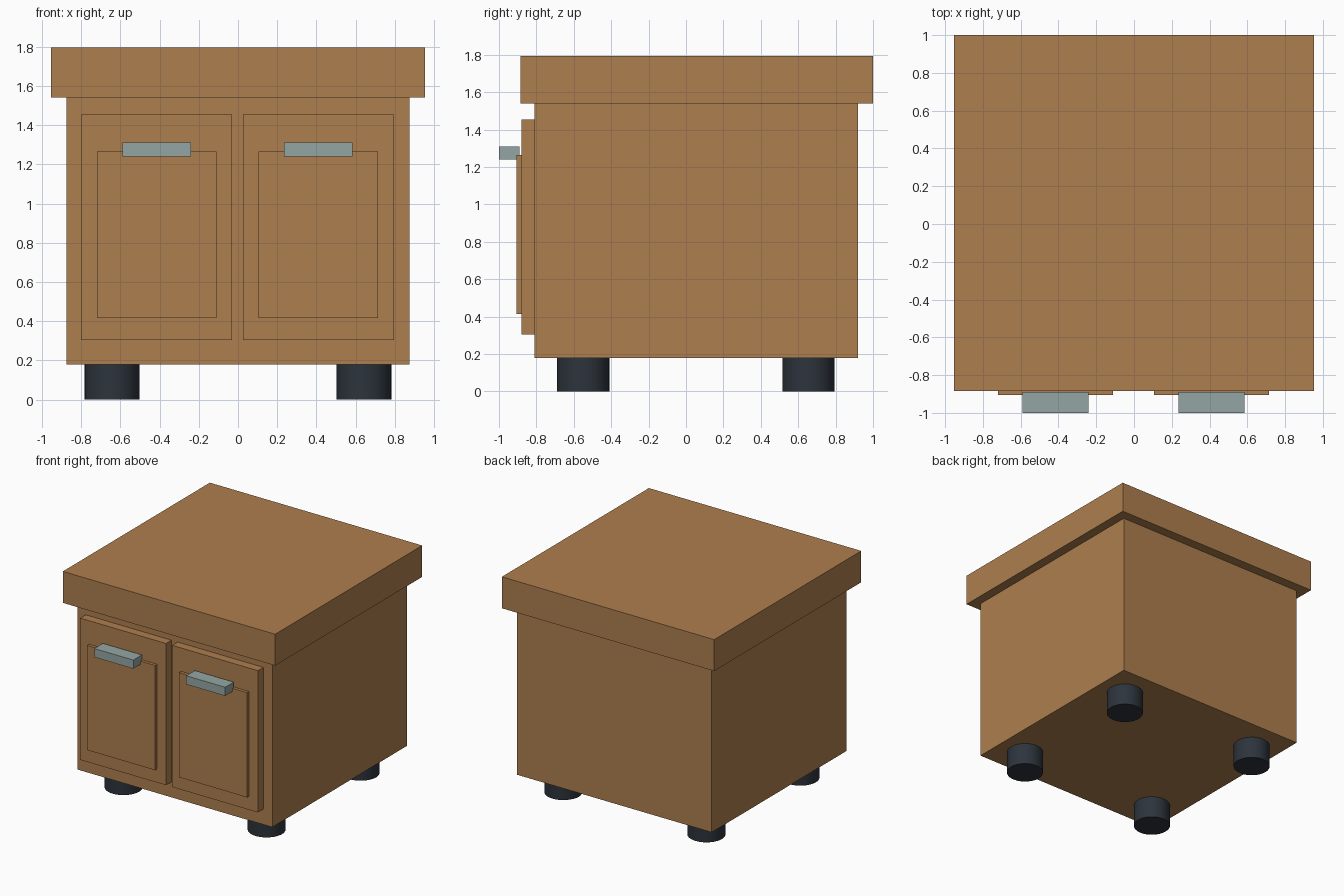
import bpy
import math

cube = bpy.data.objects.get("Cube")
if cube:
    bpy.data.objects.remove(cube, do_unlink=True)


def material(name, colour, roughness=0.6):
    mat = bpy.data.materials.new(name)
    mat.use_nodes = True
    mat.diffuse_color = (*colour, 1)
    bsdf = mat.node_tree.nodes["Principled BSDF"]
    bsdf.inputs["Base Color"].default_value = (*colour, 1)
    bsdf.inputs["Roughness"].default_value = roughness
    return mat


wood = material("warm wood", (0.423, 0.209, 0.076))
metal = material("pale grey metal", (0.296, 0.381, 0.371))
rubber = material("dark rubber", (0.026, 0.034, 0.045))


def box(name, x, y, z, mat):
    """Axis-aligned box from (low, high) ranges."""
    ranges = (x, y, z)
    bpy.ops.mesh.primitive_cube_add(size=1, location=[(a + b) / 2 for a, b in ranges])
    obj = bpy.context.object
    obj.name = name
    obj.scale = [b - a for a, b in ranges]
    bpy.ops.object.transform_apply(location=False, rotation=False, scale=True)
    obj.data.materials.append(mat)
    return obj


# Carcass and overhanging top
box("cabinet_body", (-0.875, 0.875), (-0.81, 0.92), (0.18, 1.54), wood)
box("table_top", (-0.953, 0.953), (-0.885, 1.0), (1.54, 1.795), wood)

# Doors with raised panels and bar handles
for side, cx in (("left", 0.41), ("right", -0.415)):
    def span(half):
        return (cx - half, cx + half)
    box(side + "_door", span(0.385), (-0.88, -0.81), (0.305, 1.455), wood)
    box(side + "_door_panel", span(0.305), (-0.905, -0.88), (0.415, 1.265), wood)
    box(side + "_handle", span(0.175), (-1.0, -0.89), (1.24, 1.31), metal)

# Round feet
for side, x in (("left", 0.642), ("right", -0.642)):
    for end, y in (("front", -0.55), ("back", 0.655)):
        bpy.ops.mesh.primitive_cylinder_add(vertices=32, radius=0.14, depth=0.18,
                                            location=(x, y, 0.09))
        foot = bpy.context.object
        foot.name = f"{end}_{side}_foot"
        foot.data.materials.append(rubber)
        bpy.ops.object.shade_smooth_by_angle(angle=math.radians(30))
